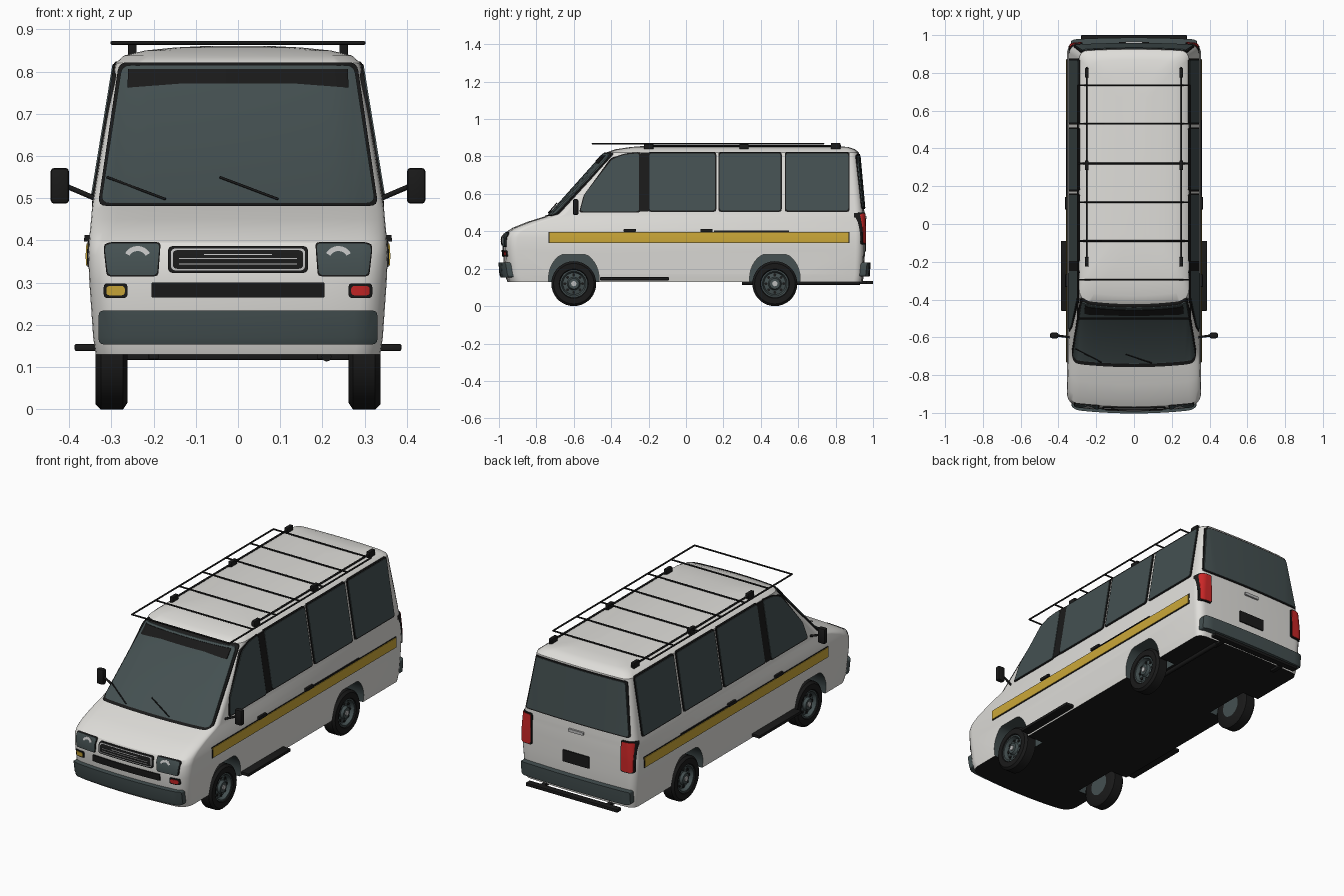
import bpy, bmesh, math
from mathutils import Vector

if bpy.data.objects.get("Cube"):
    bpy.data.objects.remove(bpy.data.objects["Cube"])


def material(name, *rgb):
    m = bpy.data.materials.new(name)
    m.use_nodes = True
    m.diffuse_color = (*rgb, 1)
    m.node_tree.nodes["Principled BSDF"].inputs["Base Color"].default_value = (*rgb, 1)
    return m


WHITE = material("white_paint", .74, .73, .70)
SLATE = material("smoked_slate", .058, .08, .082)
BLACK = material("black_trim", .01, .01, .01)
YELLOW = material("yellow", .6, .39, .04)
RED = material("red_lens", .6, .02, .02)
CHROME = material("pale_metal", .5, .5, .5)

# Body shape: height, half width, front y, back y
BODY = [(.13, .337, -.955, .945), (.17, .343, -.97, .952), (.30, .352, -.98, .957),
        (.365, .355, -.98, .957), (.395, .353, -.965, .957), (.42, .351, -.925, .957),
        (.45, .348, -.85, .956), (.475, .346, -.77, .955), (.49, .344, -.725, .955),
        (.82, .29, -.43, .925), (.838, .27, -.38, .905), (.85, .22, -.3, .87),
        (.857, .15, -.22, .8), (.861, .07, -.1, .7)]


def shape(z):
    for a, b in zip(BODY, BODY[1:]):
        if z <= b[0]:
            t = (z - a[0]) / (b[0] - a[0])
            return [p + (q - p) * t for p, q in zip(a[1:], b[1:])]
    return BODY[-1][1:]


def corner(x, w, r):
    d = min(max(0, abs(x) - w + r), r)
    return r - math.sqrt(r * r - d * d)


def front(x, z, off=0):
    w, f, b = shape(z)
    return Vector((x, f + .022 * (x / w) ** 2 + corner(x, w, min(.06, w / 2)) - off, z))


def back(x, z, off=0):
    w, f, b = shape(z)
    return Vector((x, b - .01 * (x / w) ** 2 - corner(x, w, min(.04, w / 2)) + off, z))


def side(s):
    return lambda y, z, off=0: Vector((s * (shape(z)[0] + off), y, z))


def finish(name, bm, mat, angle=.6):
    bmesh.ops.recalc_face_normals(bm, faces=bm.faces)
    for f in bm.faces:
        f.smooth = True
    for e in bm.edges:
        e.smooth = e.calc_face_angle(0) < angle
    me = bpy.data.meshes.new(name)
    bm.to_mesh(me)
    bm.free()
    me.materials.append(mat)
    ob = bpy.data.objects.new(name, me)
    bpy.context.collection.objects.link(ob)
    return ob


def rounded(pts, r):
    out = []
    for i, p in enumerate(pts):
        p, a, b = Vector(p), Vector(pts[i - 1]), Vector(pts[(i + 1) % len(pts)])
        a, b = p + (a - p).normalized() * r, p + (b - p).normalized() * r
        out += [a * (1 - t) ** 2 + p * 2 * t * (1 - t) + b * t * t for t in (0, .25, .5, .75, 1)]
    return out


def rect(u, v, du, dv):
    return [(u - du, v - dv), (u + du, v - dv), (u + du, v + dv), (u - du, v + dv)]


def grow(pts, d):
    c = sum((Vector(p) for p in pts), Vector((0, 0))) / len(pts)
    return [(p[0] + math.copysign(d, p[0] - c.x), p[1] + math.copysign(d, p[1] - c.y)) for p in pts]


def plate(name, pts, place, mat, off=.005, r=.008, deep=.006):
    """Panel cut from a flat outline and laid over the body surface."""
    bm = bmesh.new()
    outline = rounded(pts, r) if r else [Vector(p) for p in pts]
    bm.faces.new([bm.verts.new((*p, 0)) for p in outline])
    us = [p.x for p in outline]
    cuts = [((min(us) + (max(us) - min(us)) * i / 24, 0, 0), (1, 0, 0)) for i in range(1, 24)]
    cuts += [((0, row[0], 0), (0, 1, 0)) for row in BODY]
    for co, no in cuts:
        bmesh.ops.bisect_plane(bm, geom=bm.verts[:] + bm.edges[:] + bm.faces[:], dist=1e-5,
                               plane_co=co, plane_no=no)
    new = bmesh.ops.extrude_face_region(bm, geom=bm.faces[:], use_keep_orig=True)["geom"]
    outer = {v for v in new if isinstance(v, bmesh.types.BMVert)}
    for v in bm.verts:
        v.co = place(v.co.x, v.co.y, off if v in outer else -deep)
    return finish(name, bm, mat)


def framed(name, pts, place, mat, border=.007, off=.007, r=.015):
    plate(name + "_frame", grow(pts, border), place, BLACK, off - .003, r)
    plate(name, pts, place, mat, off, r)


def box(name, x, y, z, mat, bevel=.006):
    bm = bmesh.new()
    bmesh.ops.create_cube(bm, size=1)
    for v in bm.verts:
        v.co = [(a[0] + a[1]) / 2 + c * (a[1] - a[0]) for a, c in zip((x, y, z), v.co)]
    bmesh.ops.bevel(bm, geom=bm.edges[:], offset=bevel, segments=2, profile=.5, affect="EDGES")
    return finish(name, bm, mat)


def bar(name, p, q, r, mat=BLACK, n=8):
    bm = bmesh.new()
    p, q = Vector(p), Vector(q)
    bmesh.ops.create_cone(bm, cap_ends=True, segments=n, radius1=r, radius2=r, depth=(q - p).length)
    bm.transform((q - p).to_track_quat("Z", "Y").to_matrix().to_4x4())
    bmesh.ops.translate(bm, vec=(p + q) / 2, verts=bm.verts)
    return finish(name, bm, mat, .9)


def lathe(name, profile, s, y, z, mat):
    bm = bmesh.new()
    vs = [bm.verts.new((s * x, y, z + r)) for x, r in profile]
    es = [bm.edges.new(e) for e in zip(vs, vs[1:])]
    bmesh.ops.spin(bm, geom=vs + es, cent=(0, y, z), axis=(1, 0, 0), angle=math.tau, steps=36)
    bmesh.ops.remove_doubles(bm, verts=bm.verts, dist=1e-4)
    return finish(name, bm, mat)


# Body shell, stacked from horizontal sections
bm = bmesh.new()
rings = []
for z, w, f, b in BODY:
    r = min(.06, w / 2)
    half = [w - r + r * math.sin(math.radians(a)) for a in range(90, -1, -15)]
    xs = [-x for x in half] + [(w - r) * i / 4 for i in range(-3, 4)] + half[::-1]
    pts = [front(x, z) for x in xs] + [back(x, z) for x in reversed(xs)]
    rings.append([bm.verts.new(p) for p in pts])
for lo, hi in zip(rings, rings[1:]):
    for i in range(len(lo)):
        bm.faces.new((lo[i - 1], lo[i], hi[i], hi[i - 1]))
bm.faces.new(rings[-1])
floor = bm.faces.new(rings[0])
body = finish("body", bm, WHITE)
for m in (SLATE, BLACK):
    body.data.materials.append(m)
for p in body.data.polygons:
    if p.normal.z < -.9:
        p.material_index = 2

# Wheel openings
AXLES = (-.6, .475)
for y in AXLES:
    for s in (-1, 1):
        bm = bmesh.new()
        arch = [(y + .135 * math.cos(a), min(.275, .15 + .145 * math.sin(a)))
                for a in [math.pi * i / 20 for i in range(21)]]
        arch += [(y - .135, .08), (y + .135, .08)]
        face = bm.faces.new([bm.verts.new((s * .235, *p)) for p in arch])
        new = bmesh.ops.extrude_face_region(bm, geom=[face], use_keep_orig=True)["geom"]
        bmesh.ops.translate(bm, vec=(s * .2, 0, 0),
                            verts=[v for v in new if isinstance(v, bmesh.types.BMVert)])
        cutter = finish("arch_cutter", bm, SLATE)
        cutter.hide_render = True
        mod = body.modifiers.new("arch", "BOOLEAN")
        mod.operation, mod.solver, mod.object = "DIFFERENCE", "EXACT", cutter
        mod.material_mode = "TRANSFER"
        bpy.context.view_layer.objects.active = body
        bpy.ops.object.modifier_apply(modifier=mod.name)
        bpy.data.objects.remove(cutter)
bpy.ops.object.select_all(action="DESELECT")
body.select_set(True)
bpy.ops.object.shade_smooth_by_angle(angle=.5)

# Wheels
for y in AXLES:
    for s in (-1, 1):
        lathe("tyre", [(.262, .06), (.262, .105), (.272, .12), (.325, .12), (.337, .108),
                       (.337, .078), (.325, .072)], s, y, .12, BLACK)
        lathe("rim", [(.265, 0), (.265, .074), (.332, .074), (.332, .066), (.312, .058),
                      (.318, .035), (.332, .028), (.332, 0)], s, y, .12, SLATE)
        for i in range(8):
            a = math.tau * i / 8
            c = (y + .047 * math.cos(a), .12 + .047 * math.sin(a))
            bar("rim_hole", (s * .305, *c), (s * .319, *c), .008)
        bar("hub_cap", (s * .32, y, .12), (s * .337, y, .12), .014, CHROME, 16)

# Both sides
for s in (-1, 1):
    on = side(s)
    framed("front_door_window", [(-.565, .507), (-.25, .507), (-.25, .817), (-.33, .81),
                                 (-.395, .785), (-.54, .6)], on, SLATE)
    plate("door_pillar", rect(-.222, .662, .026, .156), on, BLACK, .006)
    for y0, y1 in ((-.195, .155), (.18, .505), (.535, .868)):
        framed("side_window", rect((y0 + y1) / 2, .664, (y1 - y0) / 2, .153), on, SLATE)
    framed("side_stripe", rect(.07, .367, .8, .026), on, YELLOW, .004, .006, .002)
    for y in (-.3, .11):
        plate("door_handle", rect(y, .405, .033, .008), on, BLACK, .012, .004)
    plate("door_rail", rect(.35, .4, .2, .003), on, BLACK, .006, .001)
    box("side_step", sorted((s * .32, s * .387)), (-.46, -.09), (.138, .155), BLACK, .004)
    # Mirrors
    box("mirror", sorted((s * .4, s * .444)), (-.605, -.575), (.487, .572), BLACK, .009)
    bar("mirror_arm", (s * .335, -.6, .498), (s * .41, -.59, .53), .006)
    # Front lamps
    framed("headlight", [(s * .192, .318), (s * .308, .318), (s * .316, .385), (s * .305, .393),
                         (s * .186, .393)], front, SLATE, .003, .008, .01)
    arc = [(s * .238 + r * math.cos(a), .353 + r * math.sin(a)) for r, angs in
           ((.034, range(30, 151, 15)), (.022, range(150, 29, -15))) for a in map(math.radians, angs)]
    plate("headlight_glint", arc, front, CHROME, .0095, 0)
    framed("indicator", rect(s * .29, .281, .022, .011), front, RED if s > 0 else YELLOW, .006, .009, .008)
    framed("tail_light", rect(s * .309, .415, .032, .08), back, RED, .005, .012, .012)

# Windscreen and wipers
screen = [(-.325, .489), (.325, .489), (.275, .815), (-.275, .815)]
framed("windscreen", screen, front, SLATE, .007, .012, .02)
plate("sun_band", [(-.262, .762), (-.13, .772), (.13, .772), (.262, .762), (.26, .806), (-.26, .806)],
      front, BLACK, .0145, 0)
for x in (-.31, -.043):
    bar("wiper", front(x, .55, .02), front(x + .138, .498, .02), .003)

# Grille, intake and bumpers
plate("grille_surround", rect(0, .355, .166, .032), front, BLACK, .006, .014)
plate("grille_trim", rect(0, .355, .159, .026), front, CHROME, .008, .012)
plate("grille", rect(0, .355, .154, .022), front, BLACK, .010, .010)
for z, w in ((.367, .08), (.357, .14), (.344, .14)):
    plate("grille_bar", rect(0, z, w, .0012), front, CHROME, .012, 0)
plate("lower_intake", rect(0, .283, .205, .018), front, BLACK, .006, .004)
plate("front_bumper", rect(0, .194, .33, .04), front, SLATE, .028, .012, .04)
plate("rear_bumper", rect(0, .196, .333, .037), back, SLATE, .032, .012, .04)

# Rear details
framed("rear_window", [(-.313, .525), (.313, .525), (.272, .805), (-.272, .805)], back, SLATE)
plate("number_plate", rect(0, .325, .08, .032), back, BLACK, .006, .003)
plate("tailgate_handle", rect(0, .475, .045, .008), back, CHROME, .01, .003)
box("rear_step", (-.28, .28), (.965, 1.0), (.117, .135), BLACK, .003)
for x in (-.2, .2):
    box("step_bracket", (x - .012, x + .012), (.89, .975), (.118, .134), BLACK, .003)
bar("exhaust", (.21, .3, .125), (.21, .93, .125), .012)

# Roof rack
for s in (-1, 1):
    bar("rack_outer_rail", (s * .298, -.5, .868), (s * .298, .735, .868), .0045)
    bar("rack_inner_rail", (s * .25, -.22, .856), (s * .25, .83, .856), .005)
    for y in (-.2, .31, .8):
        box("rack_foot", sorted((s * .24, s * .26)), (y - .025, y + .025), (.83, .872), BLACK, .003)
for y in (-.5, -.295, -.09, .115, .32, .53, .735):
    bar("rack_crossbar", (-.3, y, .868), (.3, y, .868), .0045)
